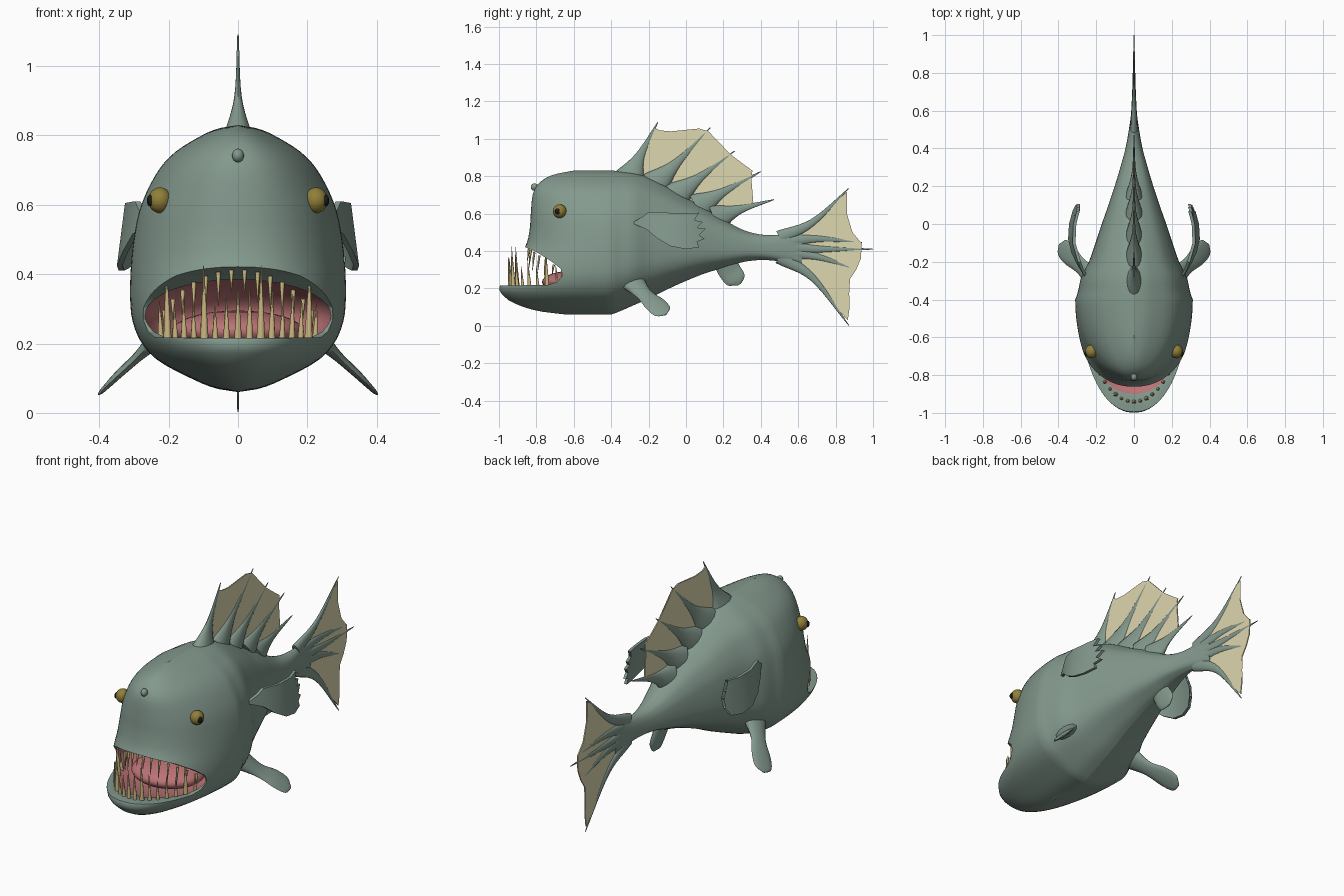
import bpy, bmesh, random
from math import sin, cos, pi, radians
from mathutils import Vector, Matrix

if "Cube" in bpy.data.objects:
    bpy.data.objects.remove(bpy.data.objects["Cube"])

random.seed(4)

def material(name, rgb):
    m = bpy.data.materials.new(name)
    m.diffuse_color = (*rgb, 1)
    m.use_nodes = True
    m.node_tree.nodes["Principled BSDF"].inputs["Base Color"].default_value = m.diffuse_color
    return m

SKIN = material("skin", (0.23, 0.32, 0.27))
PINK = material("mouth_pink", (0.50, 0.17, 0.18))
WEB = material("fin_web", (0.73, 0.68, 0.43))
TOOTH = material("tooth", (0.60, 0.48, 0.22))
IRIS = material("iris", (0.28, 0.21, 0.04))
BLACK = material("pupil", (0.01, 0.01, 0.01))

def finish(name, bm, mat, angle=40):
    bmesh.ops.recalc_face_normals(bm, faces=bm.faces)
    me = bpy.data.meshes.new(name)
    bm.to_mesh(me)
    bm.free()
    ob = bpy.data.objects.new(name, me)
    bpy.context.collection.objects.link(ob)
    me.materials.append(mat)
    smooth(ob, angle)
    return ob

def smooth(ob, angle):
    bpy.ops.object.select_all(action='DESELECT')
    ob.select_set(True)
    bpy.context.view_layer.objects.active = ob
    bpy.ops.object.shade_smooth_by_angle(angle=radians(angle))

def curve(table, x, col=1):
    """Smooth (Hermite) lookup in a table of rows sorted by first column."""
    n = len(table)
    i = max(k for k in range(n - 1) if table[k][0] <= x or k == 0)
    def slope(k):
        a, b = table[max(k - 1, 0)], table[min(k + 1, n - 1)]
        return (b[col] - a[col]) / (b[0] - a[0])
    p, q = table[i], table[i + 1]
    h = q[0] - p[0]
    s = min(max((x - p[0]) / h, 0), 1)
    return ((2*s**3 - 3*s*s + 1) * p[col] + (s**3 - 2*s*s + s) * h * slope(i)
            + (3*s*s - 2*s**3) * q[col] + (s**3 - s*s) * h * slope(i + 1))

def ellipsoid(name, loc, size, mat, segs=32):
    bm = bmesh.new()
    bmesh.ops.create_uvsphere(bm, u_segments=segs, v_segments=segs // 2, radius=1,
                              matrix=Matrix.Translation(loc) @ Matrix.Diagonal((*size, 1)))
    return finish(name, bm, mat)

def plate(name, outline, half, mat, bend=lambda y, z: 0):
    """Thin slab from a (y, z) outline, x given by the bend function."""
    bm = bmesh.new()
    a, b = [[bm.verts.new((bend(y, z) + s * half, y, z)) for y, z in outline] for s in (-1, 1)]
    n = len(outline)
    for i in range(n):
        j = (i + 1) % n
        bm.faces.new((a[i], a[j], b[j], b[i]))
    caps = [bm.faces.new(a), bm.faces.new(b)]
    bmesh.ops.triangulate(bm, faces=caps)
    return finish(name, bm, mat)

def blade(name, pts, widths, thick, normal=(1, 0, 0), mat=SKIN):
    """Tapered flat spike along a smooth path; thick = thickness / width ratio or list."""
    bm, rings, n = bmesh.new(), [], Vector(normal).normalized()
    m = len(pts)
    rows = [(i, *pts[i], widths[i], thick[i]) for i in range(m)]
    at = lambda u: Vector([curve(rows, u, c) for c in (1, 2, 3)])
    steps = 6 * (m - 1)
    for k in range(steps + 1):
        u = k * (m - 1) / steps
        d = at(min(u + .05, m - 1)) - at(max(u - .05, 0))
        side = d.cross(n).normalized()
        w, t = max(curve(rows, u, 4), .001), max(curve(rows, u, 5), .001)
        rings.append([bm.verts.new(at(u) + side * w * cos(a) + n * t * sin(a))
                      for a in [2 * pi * j / 12 for j in range(12)]])
    for r, s in zip(rings, rings[1:]):
        for j in range(12):
            bm.faces.new((r[j], r[(j + 1) % 12], s[(j + 1) % 12], s[j]))
    bm.faces.new(rings[0])
    bm.faces.new(rings[-1])
    return finish(name, bm, mat, 60)

# Body: stacked closed loops, rounded head in front of y = -0.4, tapering tail behind
WIDTH = [(0, 0), (.013, .2), (.05, .43), (.117, .74), (.18, .89), (.25, .97), (.32, 1), (.44, 1),
         (.57, .97), (.70, .90), (.83, .74), (.9, .58), (.96, .34), (.987, .18), (1, 0)]
FRONT = [(0, -.64), (.025, -.79), (.08, -.92), (.13, -.975), (.18, -1), (.22, -.985), (.45, -.87),
         (.5, -.85), (.6, -.835), (.7, -.83), (.83, -.82), (.89, -.80), (.94, -.76), (.975, -.70), (1, -.6)]
REAR = [(-.4, .83, .06, .31), (-.36, .828, .075, .296), (-.28, .82, .11, .278), (-.2, .795, .145, .238),
        (-.1, .745, .195, .203), (0, .685, .24, .17), (.1, .63, .28, .135), (.2, .57, .31, .102),
        (.3, .515, .34, .072), (.4, .488, .352, .045), (.5, .487, .345, .027), (.62, .50, .325, .010)]
bm, loops = bmesh.new(), []
N = 44
ys = [-.4 + 1.02 * k / 36 for k in range(1, 37)]
for i in range(N + 1):
    t = (1 - cos(pi * i / N)) / 2
    p, depth = max(curve(WIDTH, t), 0) if 0 < i < N else 0, -.4 - curve(FRONT, t)
    half = [(.31 * p * abs(sin(a)) ** .9, -.4 - depth * cos(a), .06 + .77 * t)
            for a in [pi / 2 * k / 24 for k in range(25)]]
    for y in ys:
        zt, zb, w = (curve(REAR, y, c) for c in (1, 2, 3))
        half.append((w * p, y, zb + t * (zt - zb)))
    loops.append([bm.verts.new(v) for v in half] +
                 [bm.verts.new((-x, y, z)) for x, y, z in reversed(half[1:])])
for r, s in zip(loops, loops[1:]):
    for j in range(len(r)):
        k = (j + 1) % len(r)
        bm.faces.new((r[j], r[k], s[k], s[j]))
bmesh.ops.remove_doubles(bm, verts=bm.verts, dist=1e-5)
bmesh.ops.dissolve_degenerate(bm, edges=bm.edges, dist=1e-5)
body = finish("body", bm, SKIN)

# Mouth: a side-on wedge opens the jaws, an ellipsoid hollows the throat
wedge = plate("mouth_cutter", [(-1.1, .215), (-.74, .218), (-.69, .235), (-.66, .27), (-.67, .305),
              (-.72, .345), (-.80, .395), (-.87, .425), (-.93, .45), (-1.1, .5)], .6, SKIN)
hollow = ellipsoid("throat_cutter", (0, -.62, .28), (.27, .33, .12), PINK, 48)
for cutter in (wedge, hollow):
    cutter.hide_render = True
    mod = body.modifiers.new("cut", 'BOOLEAN')
    mod.operation, mod.object, mod.solver = 'DIFFERENCE', cutter, 'EXACT'
    mod.material_mode = 'TRANSFER'
    bpy.context.view_layer.objects.active = body
    bpy.ops.object.modifier_apply(modifier=mod.name)
    bpy.data.objects.remove(cutter)
smooth(body, 40)
ellipsoid("tongue", (0, -.60, .235), (.19, .17, .06), PINK)

# Teeth: long ones rising from the jaw, short ones hanging from the lip
def teeth(name, spikes):
    bm = bmesh.new()
    for base, tip, r in spikes:
        d = Vector(tip) - Vector(base)
        rot = d.to_track_quat('Z', 'Y').to_matrix().to_4x4()
        bmesh.ops.create_cone(bm, cap_ends=True, segments=8, radius1=r, radius2=.001, depth=d.length,
                              matrix=Matrix.Translation(Vector(base) + d / 2) @ rot)
    finish(name, bm, TOOTH, 60)

low, high = [], []
for k in range(17):
    a = radians(-58 + 116 * k / 16)
    x, y = .262 * sin(a), -.4 - .54 * cos(a)
    h = .21 if k in (1, 5, 10, 15) else random.uniform(.09, .16)
    low.append(((x, y, .20), (x * 1.02, y - .01, .215 + h), .008 + .025 * h))
for k in range(14):
    a = radians(-54 + 108 * k / 13)
    x, y = .262 * sin(a), -.4 - .44 * cos(a)
    z = .425 - (y + .86) * .64
    high.append(((x, y, z), (x, y - .01, z - random.uniform(.05, .11)), .007))
teeth("lower_teeth", low)
teeth("upper_teeth", high)

# Eyes and paired fins, mirrored left and right
PECTORAL = [(-.29, .55), (-.23, .585), (-.2, .61), (-.1, .605), (.0, .60), (.07, .605), (.045, .565), (.09, .555),
            (.06, .525), (.105, .52), (.07, .485), (.1, .465), (.06, .45), (.07, .42), (.0, .41),
            (-.08, .425), (-.15, .465), (-.21, .515)]
BEND = [(-.3, .245), (-.2, .30), (-.1, .328), (0, .323), (.12, .29)]
for side, s in (("right", 1), ("left", -1)):
    ellipsoid(side + "_eye", (s * .225, -.675, .613), (.034, .036, .037), IRIS, 24)
    ellipsoid(side + "_pupil", (s * .253, -.687, .612), (.010, .015, .017), BLACK, 16)
    plate(side + "_pectoral_fin", PECTORAL, .008, SKIN,
          lambda y, z: s * (curve(BEND, y) + (.52 - z) * .12))
    blade(side + "_pelvic_fin", [(s * .21, -.29, .24), (s * .28, -.225, .17), (s * .34, -.165, .115),
          (s * .38, -.125, .075), (s * .395, -.108, .06)], [.07, .045, .058, .05, .008],
          [.035, .016, .012, .008, .003], (s, 0, 1))

# Anal fin and nose stub
blade("anal_fin", [(0, .2, .36), (0, .235, .29), (0, .27, .245), (0, .285, .22)],
      [.06, .06, .052, .01], [.03, .014, .01, .003])
ellipsoid("nose_stub", (0, -.81, .742), (.017, .02, .02), SKIN, 16)

# Dorsal fin: pale web with tapering rays
plate("dorsal_web", [(-.3, .80), (-.17, 1.06), (-.14, 1.045), (-.08, 1.04), (0, 1.045), (.07, 1.055),
      (.12, 1.04), (.15, .99), (.24, .915), (.3, .87), (.355, .83), (.35, .78), (.36, .66),
      (.25, .58), (.1, .61), (-.1, .72)], .003, WEB)
for i, (b, m, t) in enumerate([((-.30, .79), (-.245, .91), (-.15, 1.09)), ((-.17, .75), (-.05, .87), (.13, 1.06)),
                               ((-.06, .69), (.07, .79), (.26, .935)), ((.06, .63), (.19, .71), (.40, .825)),
                               ((.15, .57), (.28, .62), (.47, .675))]):
    blade(f"dorsal_ray_{i + 1}", [(0, *b), (0, *m), (0, *t)], [.085, .026, .002], [.045, .011, .002])

# Tail fin: pale web with five rays fanning from the stem
plate("tail_web", [(.56, .46), (.86, .715), (.835, .68), (.86, .6), (.89, .5), (.94, .44), (.935, .40),
      (.935, .36), (.91, .3), (.87, .24), (.86, .17), (.875, .1), (.865, .03), (.56, .37)], .003, WEB)
for i, (m, t) in enumerate([((.68, .555), (.87, .735)), ((.70, .465), (.94, .445)), ((.72, .41), (1, .41)),
                            ((.70, .37), (.91, .30)), ((.68, .255), (.87, .003))]):
    blade(f"tail_ray_{i + 1}", [(0, .5, .47 - .025 * i), (0, *m), (0, *t)], [.04, .019, .002], [.02, .009, .002])
